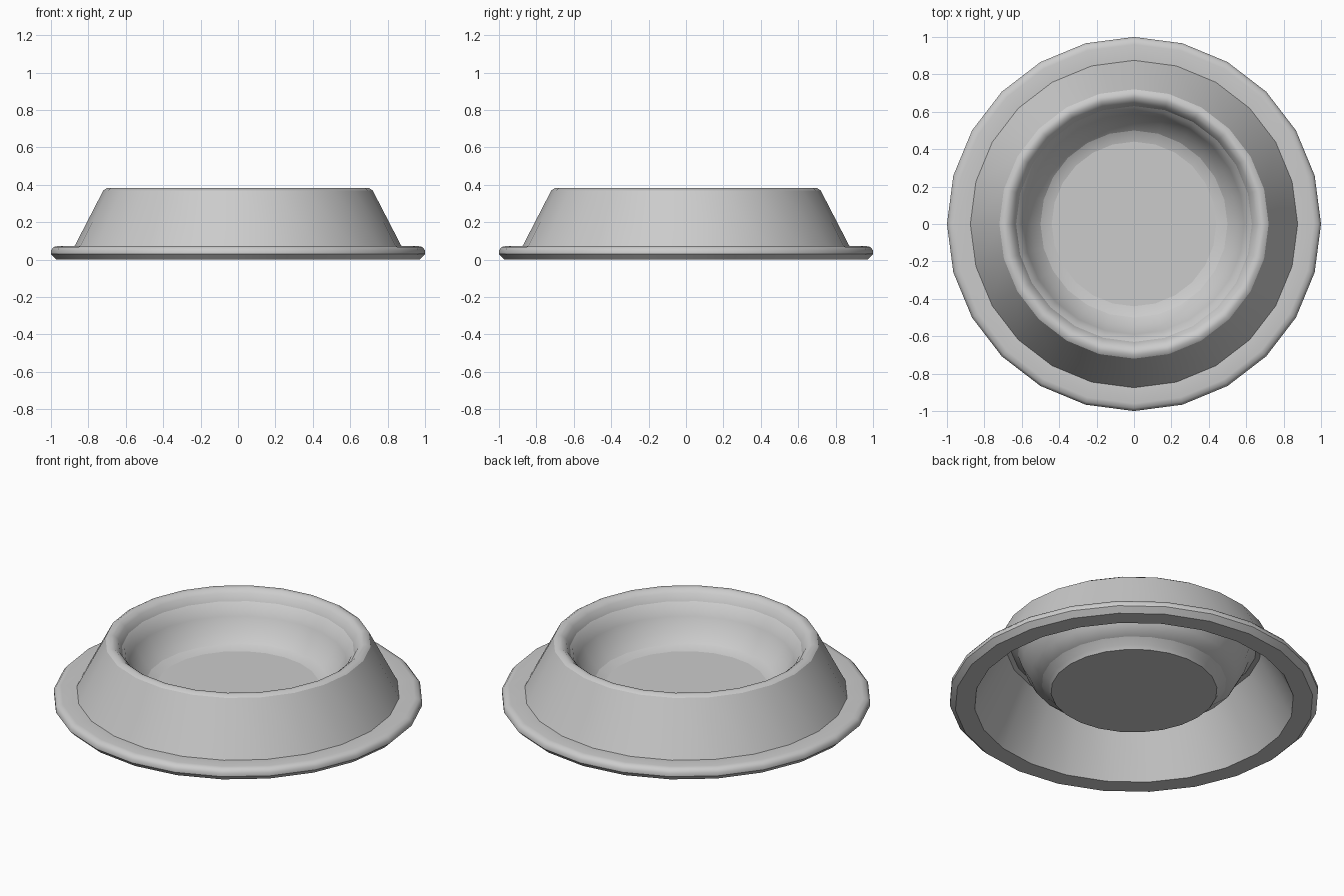
import bpy, math

if "Cube" in bpy.data.objects:
    bpy.data.objects.remove(bpy.data.objects["Cube"])

SIDES = 24

# Closed cross-section (radius, height) from bowl floor, over the rim, down to the flange, back underneath
profile = [
    (0.44, 0.11), (0.50, 0.125), (0.56, 0.17), (0.605, 0.25), (0.63, 0.32),  # bowl interior
    (0.65, 0.36), (0.675, 0.38), (0.70, 0.383), (0.72, 0.37),                # rounded rim
    (0.875, 0.07),                                                           # sloped outer wall
    (0.96, 0.073), (0.985, 0.068), (1.0, 0.05), (1.0, 0.03), (0.97, 0.0),    # flange edge
    (0.865, 0.0),                                                            # flange underside
    (0.69, 0.34), (0.665, 0.345),                                            # hollow under the rim
    (0.615, 0.31), (0.59, 0.25), (0.55, 0.175), (0.50, 0.125),               # bowl underside
    (0.465, 0.095), (0.45, 0.073),                                           # foot edge
]


def lathe(name, points, sides):
    """Revolve a profile about z and cap both ends with flat discs."""
    verts = [(r * math.cos(2 * math.pi * i / sides), r * math.sin(2 * math.pi * i / sides), z)
             for r, z in points for i in range(sides)]
    faces = []
    for k in range(len(points) - 1):
        for i in range(sides):
            j = (i + 1) % sides
            a, b = k * sides, (k + 1) * sides
            faces.append((a + i, b + i, b + j, a + j))
    last = (len(points) - 1) * sides
    faces.append(tuple(range(sides)))
    faces.append(tuple(last + i for i in reversed(range(sides))))
    mesh = bpy.data.meshes.new(name)
    mesh.from_pydata(verts, [], faces)
    obj = bpy.data.objects.new(name, mesh)
    bpy.context.collection.objects.link(obj)
    return obj


# Feeding bowl
bowl = lathe("pet_bowl", profile, SIDES)
bpy.context.view_layer.objects.active = bowl
bowl.select_set(True)

# Fully smooth, with creases kept sharp
bpy.ops.object.shade_smooth_by_angle(angle=math.radians(42))

# Crisp lines around the bowl floor and the top of the outer wall
sharp_rings = {0, 8}
for edge in bowl.data.edges:
    ra, rb = (v // SIDES for v in edge.vertices)
    if ra == rb and ra in sharp_rings:
        edge.use_edge_sharp = True
